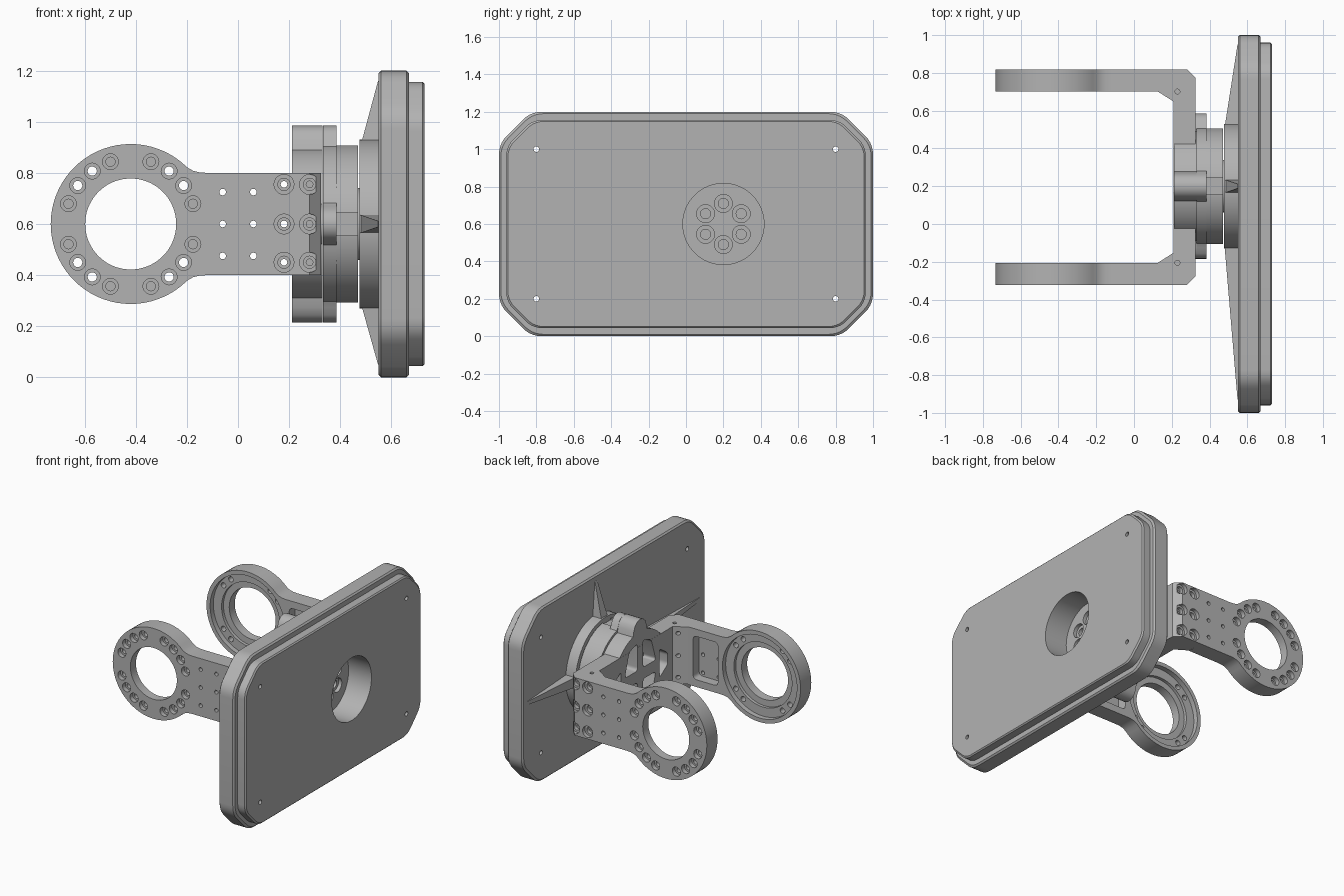
import bpy, bmesh, math
from mathutils import Vector

cube = bpy.data.objects.get("Cube")
if cube:
    bpy.data.objects.remove(cube, do_unlink=True)

grey = bpy.data.materials.new("machined grey")
grey.use_nodes = True
COL = (0.45, 0.45, 0.45, 1)
grey.diffuse_color = COL
for n in grey.node_tree.nodes:
    if n.type == 'BSDF_PRINCIPLED':
        n.inputs["Base Color"].default_value = COL

CY, CZ = 0.2, 0.6        # turntable axis
MID = 0.248              # middle between the arms
RX = -0.42               # arm ring centre


# ---- outline helpers -------------------------------------------------
def circle(u, v, r, n=48):
    return [(u + r * math.cos(math.tau * i / n), v + r * math.sin(math.tau * i / n))
            for i in range(n)]


def rounded(pts, t, n=5):
    """Polygon with every corner replaced by a small curve."""
    out = []
    for i, p in enumerate(pts):
        p = Vector(p)
        a = p + (Vector(pts[i - 1]) - p).normalized() * t
        b = p + (Vector(pts[(i + 1) % len(pts)]) - p).normalized() * t
        for k in range(n + 1):
            s = k / n
            out.append(tuple(a * (1 - s) ** 2 + p * 2 * s * (1 - s) + b * s * s))
    return out


def rect(u, v, hu, hv):
    return [(u - hu, v - hv), (u + hu, v - hv), (u + hu, v + hv), (u - hu, v + hv)]


def octagon(hy, hz, ch, t):
    q = [(hy - ch, -hz), (hy, ch - hz), (hy, hz - ch), (hy - ch, hz),
         (ch - hy, hz), (-hy, hz - ch), (-hy, ch - hz), (ch - hy, -hz)]
    return rounded([(y, z + CZ) for y, z in q], t)


def lobed(r, reach, lobe_r, n=120):
    """Circle with four round lobes."""
    c, pts = reach - lobe_r, []
    for i in range(n):
        a = math.tau * i / n
        d = (a + math.pi / 4) % (math.pi / 2) - math.pi / 4
        k = lobe_r ** 2 - (c * math.sin(d)) ** 2
        rr = max(r, c * math.cos(d) + math.sqrt(k)) if k > 0 else r
        pts.append((CY + rr * math.cos(a), CZ + rr * math.sin(a)))
    return pts


# ---- solid helpers ---------------------------------------------------
def place(axis, u, v, w):
    return {'x': (w, u, v), 'y': (u, w, v), 'z': (u, v, w)}[axis]


def loft(axis, *loops):
    return axis, loops


def prism(axis, pts, lo, hi):
    return loft(axis, (lo, pts), (hi, pts))


def bore(axis, u, v, steps, n=20):
    """Stepped round solid from (position, radius) pairs."""
    return loft(axis, *[(w, circle(u, v, r, n)) for w, r in steps])


def solid(name, *shells):
    bm = bmesh.new()
    for axis, loops in shells:
        rings = [[bm.verts.new(place(axis, u, v, w)) for u, v in pts] for w, pts in loops]
        bm.faces.new(rings[0])
        bm.faces.new(rings[-1])
        for a, b in zip(rings, rings[1:]):
            for i in range(len(a)):
                j = (i + 1) % len(a)
                bm.faces.new((a[i], a[j], b[j], b[i]))
    bmesh.ops.recalc_face_normals(bm, faces=bm.faces[:])
    me = bpy.data.meshes.new(name)
    bm.to_mesh(me)
    bm.free()
    me.materials.append(grey)
    ob = bpy.data.objects.new(name, me)
    bpy.context.collection.objects.link(ob)
    return ob


def combine(ob, op, *shells):
    tool = solid("cutter", *shells)
    tool.hide_render = True
    m = ob.modifiers.new("cut", 'BOOLEAN')
    m.operation, m.solver, m.object = op, 'EXACT', tool
    bpy.context.view_layer.objects.active = ob
    bpy.ops.object.modifier_apply(modifier=m.name)
    bpy.data.objects.remove(tool, do_unlink=True)


def cut(ob, *shells):
    combine(ob, 'DIFFERENCE', *shells)


# ---- back plate and front panel --------------------------------------
e = 0.01
small, full = octagon(1 - e, 0.6 - e, 0.17, 0.06), octagon(1, 0.6, 0.17, 0.06)
plate = solid("back_plate", loft('x', (0.55, small), (0.55 + e, full),
                                 (0.67 - e, full), (0.67, small)))
p_small, p_full = octagon(0.952, 0.548, 0.14, 0.05), octagon(0.96, 0.556, 0.14, 0.05)
panel = solid("front_panel", loft('x', (0.665, p_full), (0.722, p_full), (0.73, p_small)))
for ob in (plate, panel):
    cut(ob, bore('x', CY, CZ, [(0.5, 0.217), (0.8, 0.217)], 64),
        *[bore('x', y, z, [(0.5, 0.015), (0.8, 0.015)])
          for y in (-0.8, 0.8) for z in (0.2, 1.0)])

# ---- hub with bolt recesses and tapering ribs ------------------------
hub = solid("hub", bore('x', CY, CZ, [(0.476, 0.33), (0.555, 0.33)], 72))
cut(hub, *[bore('x', CY + 0.11 * math.sin(i * math.pi / 3),
                CZ + 0.11 * math.cos(i * math.pi / 3),
                [(0.6, 0.048), (0.53, 0.048), (0.53, 0.027), (0.495, 0.027)])
           for i in range(6)])
for axis, c, other, tips in (('y', CY, CZ, (-0.93, 0.95)), ('z', CZ, CY, (0.05, 1.16))):
    for tip in tips:
        side = 1 if tip > c else -1
        solid("rib", loft(axis, (c + side * 0.3, rect(0.519, other, 0.041, 0.036)),
                          (tip, rect(0.554, other, 0.006, 0.012))))

# ---- turntable -------------------------------------------------------
table = solid("turntable", bore('x', CY, CZ, [(0.384, 0.31), (0.47, 0.31)], 72))
cut(table, *[prism('x', rect(CY + 0.325 * a, CZ + 0.325 * b,
                             0.03 if a else 0.045, 0.03 if b else 0.045), 0.37, 0.48)
             for a, b in ((1, 0), (-1, 0), (0, 1), (0, -1))])
solid("shaft", bore('x', CY, CZ, [(0.465, 0.14), (0.48, 0.14)]))
solid("flange", prism('x', lobed(0.315, 0.385, 0.07), 0.332, 0.385))

# ---- crossbar --------------------------------------------------------
half = [(0.325, 0.497), (0.125, 0.497), (0.125, 0.454), (0.21, 0.4)]
ends = [(x, MID + d) for x, d in half] + [(x, MID - d) for x, d in reversed(half)]
bar = solid("crossbar", prism('z', ends, 0.403, 0.8))
combine(bar, 'UNION', prism('x', lobed(0.3, 0.385, 0.07), 0.211, 0.331))
pockets = []
for sy in (-1, 1):
    for sz in (-1, 1):
        quad = [(0.03, 0.04), (0.03, 0.23), (0.12, 0.2), (0.17, 0.04)]
        pockets.append(prism('x', rounded([(CY + sy * y, CZ + sz * z) for y, z in quad], 0.025),
                             0.1, 0.3))
    tri = [(0.21, -0.1), (0.21, 0.1), (0.3, 0.04), (0.3, -0.04)]
    pockets.append(prism('x', rounded([(CY + sy * y, CZ + z) for y, z in tri], 0.02), 0.1, 0.28))
cut(bar, *pockets)
BOLT_Z = (0.45, 0.6, 0.755)
cut(bar, *[bore('z', 0.23, MID + s * 0.453, [(0.74, 0.013), (0.9, 0.013)]) for s in (-1, 1)],
    *[bore('y', 0.18, z, [(MID + s * 0.6, 0.013), (MID + s * 0.36, 0.013)])
      for s in (-1, 1) for z in BOLT_Z])

# ---- arms with bearing rings -----------------------------------------
arc = [(RX + 0.313 * math.cos(math.radians(a)), CZ + 0.313 * math.sin(math.radians(a)))
       for a in range(45, 316, 5)]
tail = [(0.325, 0.2), (-0.12, 0.2), (-0.15, 0.202), (-0.175, 0.208)]
outline = [(x, CZ + z) for x, z in tail] + arc + [(x, CZ - z) for x, z in reversed(tail)]
INNER, OUTER = 0.454, 0.571
for s, name in ((-1, "front_arm"), (1, "rear_arm")):
    def at(d):
        return MID + s * d
    arm = solid(name, prism('y', outline, at(INNER), at(OUTER)))
    # ring opening with stepped recess, bar pocket and seat for the crossbar
    cut(arm, bore('y', RX, CZ, [(at(0.4), 0.285), (at(0.489), 0.285), (at(0.489), 0.222),
                                (at(0.51), 0.222), (at(0.51), 0.178), (at(0.6), 0.178)], 72),
        prism('y', rounded(rect(-0.005, CZ, 0.095, 0.15), 0.03), at(0.4), at(0.52)),
        prism('y', rect(0.235, CZ, 0.11, 0.3), at(0.4), at(0.497)))
    # chamfered outer corner
    cut(arm, prism('z', [(0.27, at(0.581)), (0.335, at(0.516)), (0.345, at(0.59))], 0.3, 0.9))
    holes = []
    for i in range(20):
        if i % 5:
            a = math.radians(18 * i)
            end = 0.4 if i % 5 in (2, 3) else 0.51
            holes.append(bore('y', RX + 0.256 * math.cos(a), CZ + 0.256 * math.sin(a),
                              [(at(0.6), 0.031), (at(0.54), 0.031),
                               (at(0.54), 0.018), (at(end), 0.018)]))
    for z in (0.475, 0.6, 0.725):
        holes += [bore('y', x, z, [(at(0.6), 0.013), (at(0.4), 0.013)]) for x in (-0.06, 0.06)]
    for z in BOLT_Z:
        holes += [bore('y', x, z, [(at(0.6), 0.039), (at(0.545), 0.039), (at(0.545), 0.024),
                                   (at(0.52), 0.024), (at(0.52), 0.013), (at(0.4), 0.013)])
                  for x in (0.18, 0.28)]
    cut(arm, *holes)

# ---- shading ---------------------------------------------------------
for ob in bpy.data.objects:
    if ob.type == 'MESH':
        bpy.ops.object.select_all(action='DESELECT')
        ob.select_set(True)
        bpy.context.view_layer.objects.active = ob
        bpy.ops.object.shade_smooth_by_angle(angle=math.radians(30))
